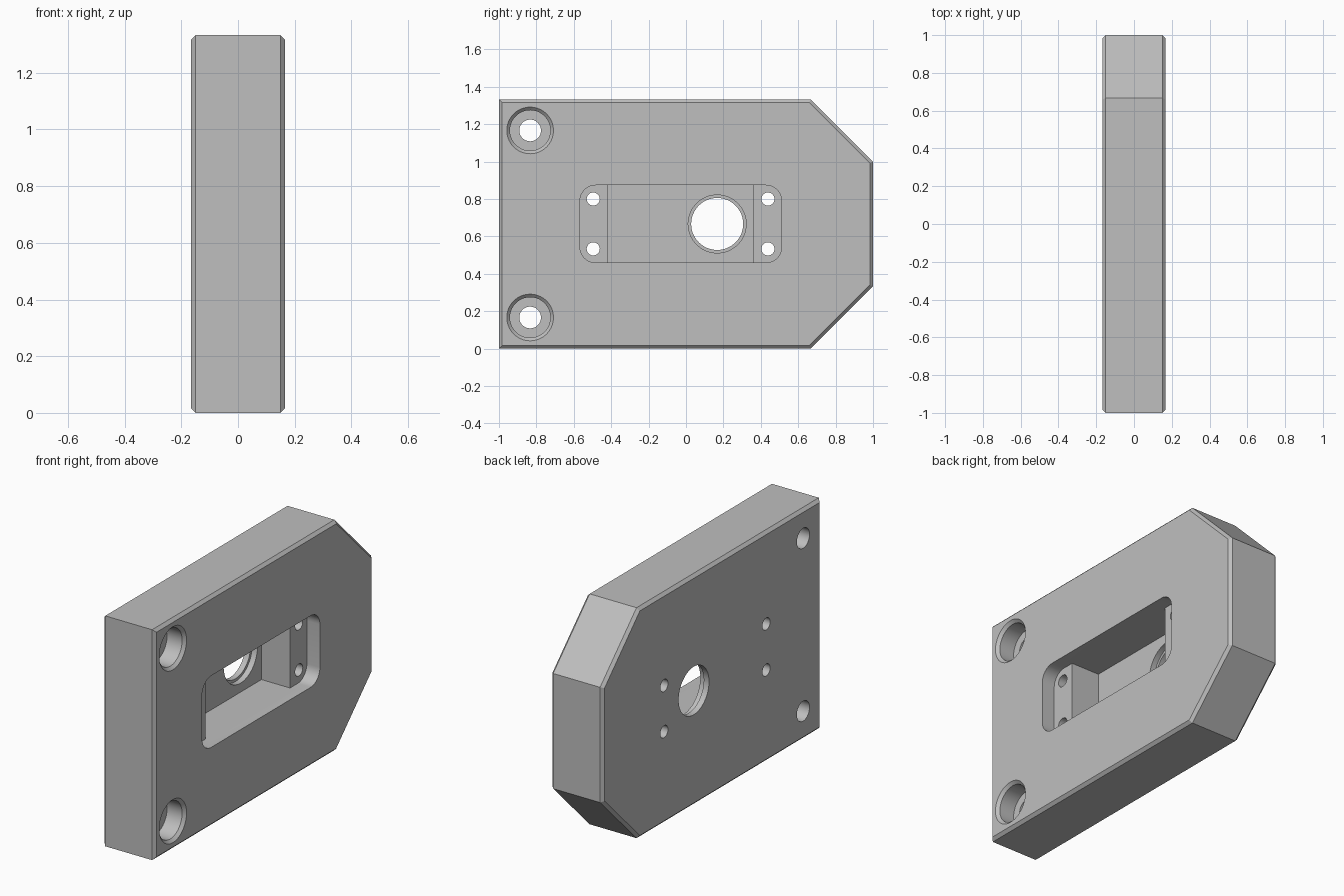
import bpy
import bmesh
from math import cos, sin, pi

cube = bpy.data.objects.get("Cube")
if cube:
    bpy.data.objects.remove(cube, do_unlink=True)

HALF = 0.1667          # half thickness along x
CHAMFER = 0.0167
MID = 0.6667           # mid height
SHELF = HALF - 0.0833  # pocket shelf level
FLOOR = -0.1           # deep slot floor level
SEAT = -0.1333         # ring seat level
OUT = 0.3              # beyond either face

grey = bpy.data.materials.new("machined grey")
grey.use_nodes = True
colour = (0.52, 0.52, 0.52, 1)
grey.diffuse_color = colour
grey.node_tree.nodes["Principled BSDF"].inputs["Base Color"].default_value = colour


def prism(name, low, high, x0, x1):
    """Solid between two matching y-z outlines placed at x0 and x1."""
    bm = bmesh.new()
    a = [bm.verts.new((x0, y, z)) for y, z in low]
    b = [bm.verts.new((x1, y, z)) for y, z in high]
    bm.faces.new(a[::-1])
    bm.faces.new(b)
    n = len(a)
    for i in range(n):
        j = (i + 1) % n
        bm.faces.new((a[i], a[j], b[j], b[i]))
    bmesh.ops.recalc_face_normals(bm, faces=bm.faces)
    mesh = bpy.data.meshes.new(name)
    bm.to_mesh(mesh)
    bm.free()
    mesh.materials.append(grey)
    obj = bpy.data.objects.new(name, mesh)
    bpy.context.collection.objects.link(obj)
    return obj


def circle(y, z, r, n=64):
    return [(y + r * cos(2 * pi * i / n), z + r * sin(2 * pi * i / n)) for i in range(n)]


def rectangle(y0, y1, z0, z1):
    return [(y0, z0), (y1, z0), (y1, z1), (y0, z1)]


def rounded(y0, y1, z0, z1, r, n=10):
    pts = []
    corners = [(y1 - r, z1 - r), (y0 + r, z1 - r), (y0 + r, z0 + r), (y1 - r, z0 + r)]
    for k, (y, z) in enumerate(corners):
        for i in range(n + 1):
            t = pi / 2 * (k + i / n)
            pts.append((y + r * cos(t), z + r * sin(t)))
    return pts


# Plate with two clipped corners and chamfered face rims
outline = [(-1, 0), (0.6667, 0), (1, 0.3333), (1, 1), (0.6667, 1.3333), (-1, 1.3333)]
plate = prism("mounting_plate", outline, outline, -HALF, HALF)
bm = bmesh.new()
bm.from_mesh(plate.data)
rims = [e for e in bm.edges if abs(e.verts[0].co.x - e.verts[1].co.x) < 1e-5]
bmesh.ops.bevel(bm, geom=rims, offset=CHAMFER, segments=1, affect='EDGES')
bm.to_mesh(plate.data)
bm.free()

cutters = []


def cut(name, low, x0, x1, high=None):
    cutters.append(prism(name, low, high or low, x0, x1))


# Stepped pocket
cut("pocket", rounded(-0.567, 0.511, MID - 0.207, MID + 0.207, 0.0833), SHELF, OUT)
cut("deep_slot", rectangle(-0.417, 0.357, MID - 0.207, MID + 0.207), FLOOR, SHELF + 0.03)

# Large bore with ring seat
cut("ring_seat", circle(0.1667, MID, 0.155), SEAT, FLOOR + 0.05)
cut("main_bore", circle(0.1667, MID, 0.139), -OUT, OUT)

# Small screw holes in the shelves
for y in (-0.496, 0.438):
    for side in (-1, 1):
        cut("shelf_hole", circle(y, MID + side * 0.1333, 0.035, 32), -OUT, OUT)

# Counterbored bolt holes with chamfered mouths
for side in (-1, 1):
    y, z = -0.8333, MID + side * 0.5
    cut("bolt_hole", circle(y, z, 0.058, 48), -OUT, OUT)
    cut("counterbore", circle(y, z, 0.108), HALF - 0.113, OUT)
    cut("mouth_chamfer", circle(y, z, 0.108), HALF - CHAMFER, HALF + CHAMFER,
        circle(y, z, 0.108 + 2 * CHAMFER))

for cutter in cutters:
    cutter.hide_render = True
    mod = plate.modifiers.new(cutter.name, 'BOOLEAN')
    mod.operation = 'DIFFERENCE'
    mod.solver = 'EXACT'
    mod.object = cutter

# Bake the cuts and drop the cutters
graph = bpy.context.evaluated_depsgraph_get()
baked = bpy.data.meshes.new_from_object(plate.evaluated_get(graph))
plate.modifiers.clear()
plate.data = baked
for cutter in cutters:
    bpy.data.objects.remove(cutter, do_unlink=True)

bpy.ops.object.select_all(action='DESELECT')
plate.select_set(True)
bpy.context.view_layer.objects.active = plate
bpy.ops.object.shade_smooth_by_angle(angle=pi / 6)
